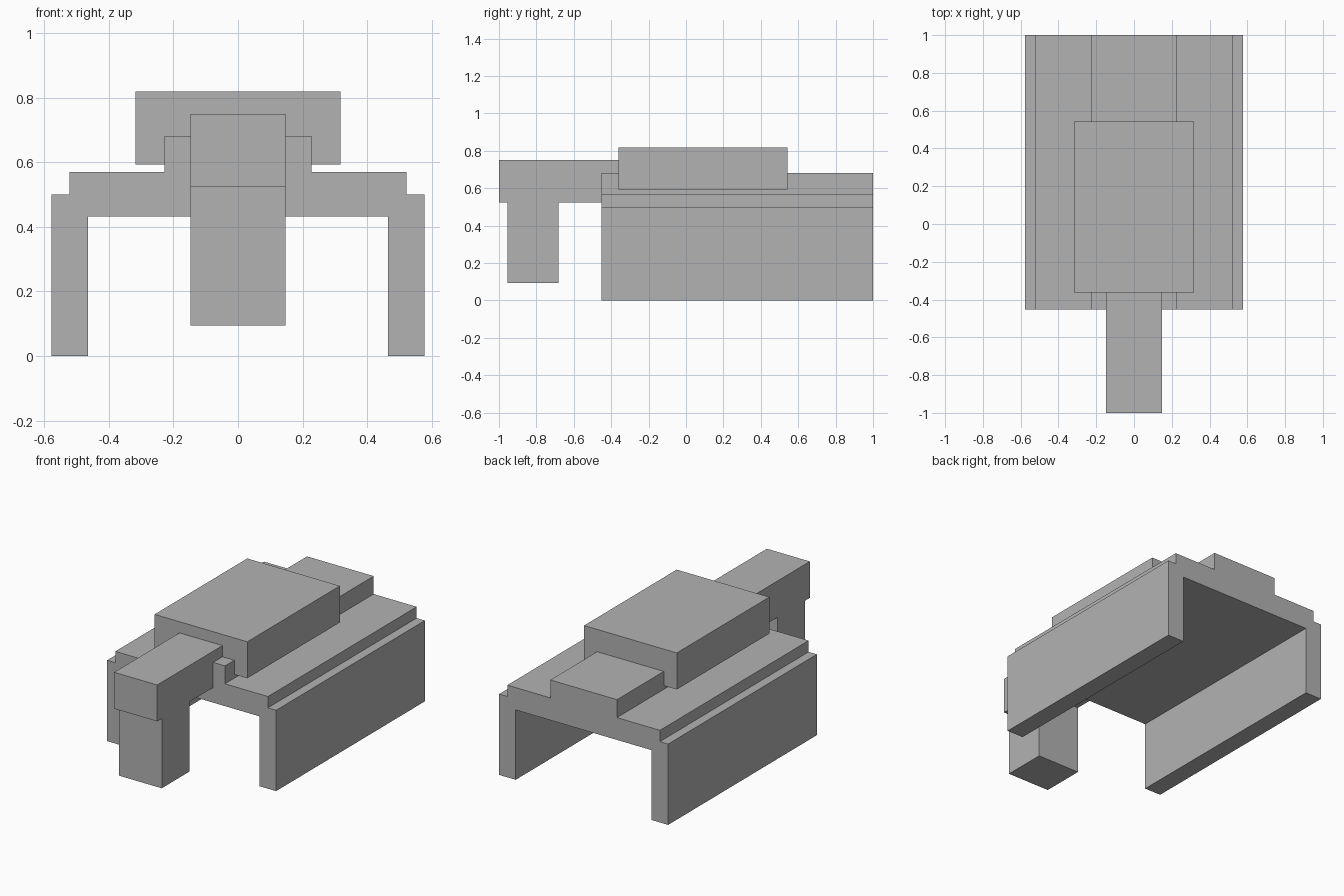
import bpy
import bmesh
from mathutils import Vector

cube = bpy.data.objects.get("Cube")
if cube:
    bpy.data.objects.remove(cube, do_unlink=True)

grey = bpy.data.materials.new("plain grey")
grey.use_nodes = True
COLOUR = (0.45, 0.45, 0.45, 1)
grey.diffuse_color = COLOUR
grey.node_tree.nodes["Principled BSDF"].inputs["Base Color"].default_value = COLOUR


def extrude_profile(name, points, start, end, axis):
    """Extrude a closed outline along x or y; points are (other axis, z)."""
    bm = bmesh.new()
    if axis == "y":
        verts = [bm.verts.new((a, start, z)) for a, z in points]
        move = Vector((0, end - start, 0))
    else:
        verts = [bm.verts.new((start, a, z)) for a, z in points]
        move = Vector((end - start, 0, 0))
    face = bm.faces.new(verts)
    result = bmesh.ops.extrude_face_region(bm, geom=[face], use_keep_orig=True)
    moved = [v for v in result["geom"] if isinstance(v, bmesh.types.BMVert)]
    bmesh.ops.translate(bm, verts=moved, vec=move)
    bmesh.ops.recalc_face_normals(bm, faces=bm.faces)
    mesh = bpy.data.meshes.new(name)
    bm.to_mesh(mesh)
    bm.free()
    mesh.materials.append(grey)
    obj = bpy.data.objects.new(name, mesh)
    bpy.context.collection.objects.link(obj)
    return obj


# Body: side walls, stepped deck and raised spine as one mirrored outline
half = [(0.465, 0.432), (0.465, 0), (0.578, 0), (0.578, 0.5),
        (0.522, 0.5), (0.522, 0.57), (0.228, 0.57), (0.228, 0.681)]
outline = half + [(-x, z) for x, z in reversed(half)]
extrude_profile("body", outline, -0.453, 1, "y")

# Raised block on top of the spine
block = [(-0.317, 0.593), (0.317, 0.593), (0.317, 0.819), (-0.317, 0.819)]
extrude_profile("top_block", block, -0.362, 0.543, "y")

# Front arm with its hanging post, running back into the block
arm = [(-1, 0.525), (-0.955, 0.525), (-0.955, 0.094), (-0.682, 0.094),
       (-0.682, 0.525), (-0.3, 0.525), (-0.3, 0.75), (-1, 0.75)]
extrude_profile("front_arm", arm, -0.147, 0.147, "x")
